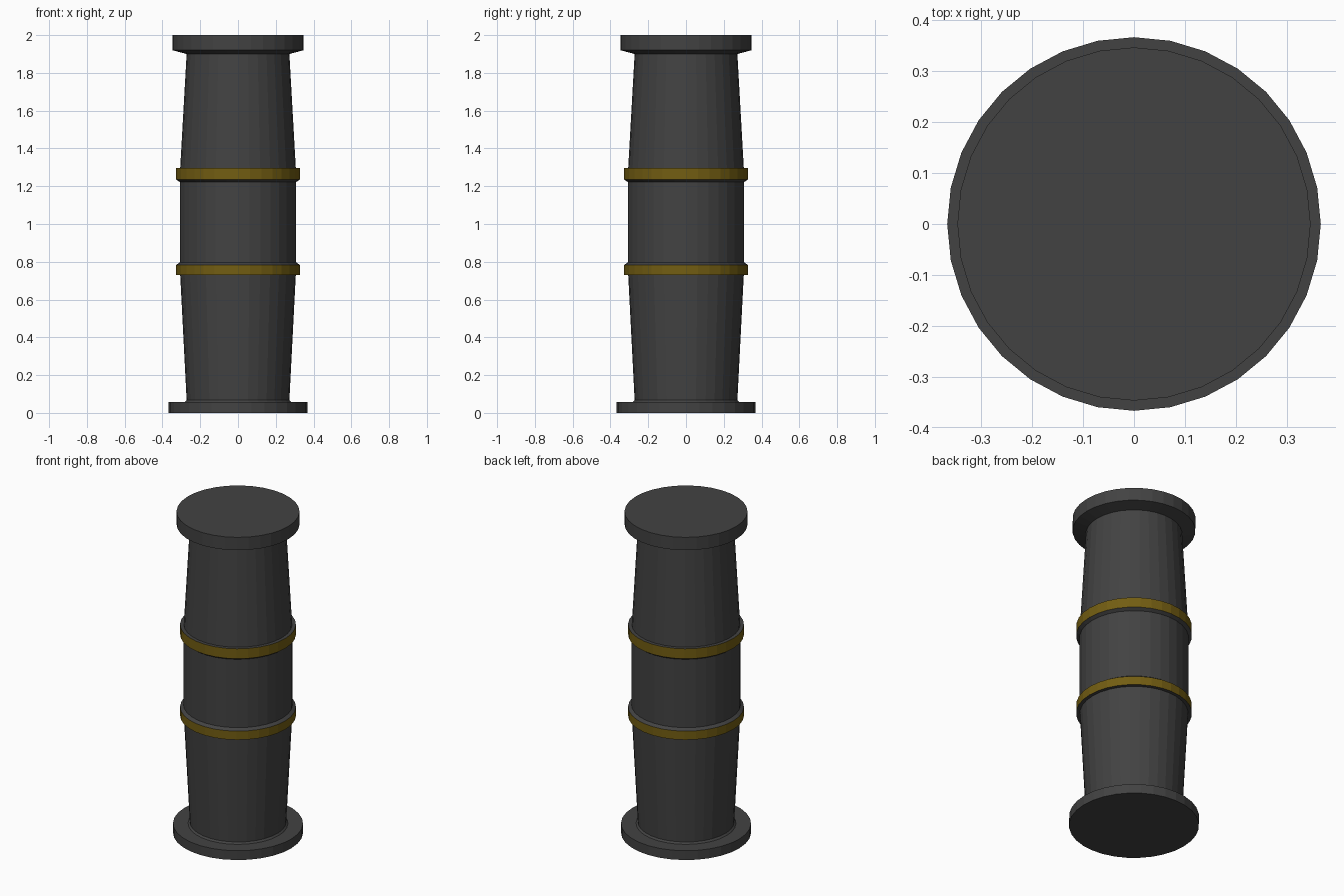
import bpy, bmesh, math

if "Cube" in bpy.data.objects:
    bpy.data.objects.remove(bpy.data.objects["Cube"])

SIDES = 32


def material(name, rgb):
    mat = bpy.data.materials.new(name)
    mat.diffuse_color = (*rgb, 1)
    mat.use_nodes = True
    mat.node_tree.nodes["Principled BSDF"].inputs["Base Color"].default_value = mat.diffuse_color
    return mat


dark = material("dark_grey", (0.055, 0.055, 0.055))
gold = material("gold", (0.17, 0.11, 0.006))


def lathe(name, profile, gold_segments=()):
    """Revolve (radius, z) points, listed bottom to top; radius 0 closes an end."""
    bm = bmesh.new()
    rings = []
    for r, z in profile:
        if r == 0:
            rings.append([bm.verts.new((0, 0, z))])
        else:
            rings.append([bm.verts.new((r * math.cos(math.tau * i / SIDES),
                                        r * math.sin(math.tau * i / SIDES), z))
                          for i in range(SIDES)])
    for s, (a, b) in enumerate(zip(rings, rings[1:])):
        if len(a) == 1:
            faces = [bm.faces.new(b[::-1])]
        elif len(b) == 1:
            faces = [bm.faces.new(a)]
        else:
            faces = [bm.faces.new((a[i], a[(i + 1) % SIDES], b[(i + 1) % SIDES], b[i]))
                     for i in range(SIDES)]
        for f in faces:
            f.material_index = 1 if s in gold_segments else 0
    # drop the unused centre points of the flat end caps
    bmesh.ops.delete(bm, geom=[v for v in bm.verts if not v.link_faces], context='VERTS')
    mesh = bpy.data.meshes.new(name)
    bm.to_mesh(mesh)
    bm.free()
    mesh.materials.append(dark)
    mesh.materials.append(gold)
    obj = bpy.data.objects.new(name, mesh)
    bpy.context.collection.objects.link(obj)
    return obj


# Wide foot with a small fillet up to the body
lathe("base", [(0, 0), (0.367, 0), (0.367, 0.058), (0.282, 0.058), (0.272, 0.068)])

# Body sections, meeting the bands edge to edge
lathe("lower_body", [(0.272, 0.068), (0.306, 0.73)])
lathe("middle_body", [(0.308, 0.797), (0.308, 1.222)])
lathe("upper_body", [(0.306, 1.297), (0.272, 1.9)])

# Gold bands, chamfered towards the middle of the column
lathe("lower_band", [(0.306, 0.73), (0.327, 0.73), (0.327, 0.784), (0.308, 0.797)], {1})
lathe("upper_band", [(0.308, 1.222), (0.327, 1.235), (0.327, 1.297), (0.306, 1.297)], {1})

# Cap with a sloping underside
lathe("top_cap", [(0.272, 1.9), (0.347, 1.92), (0.347, 2.0), (0, 2.0)])
